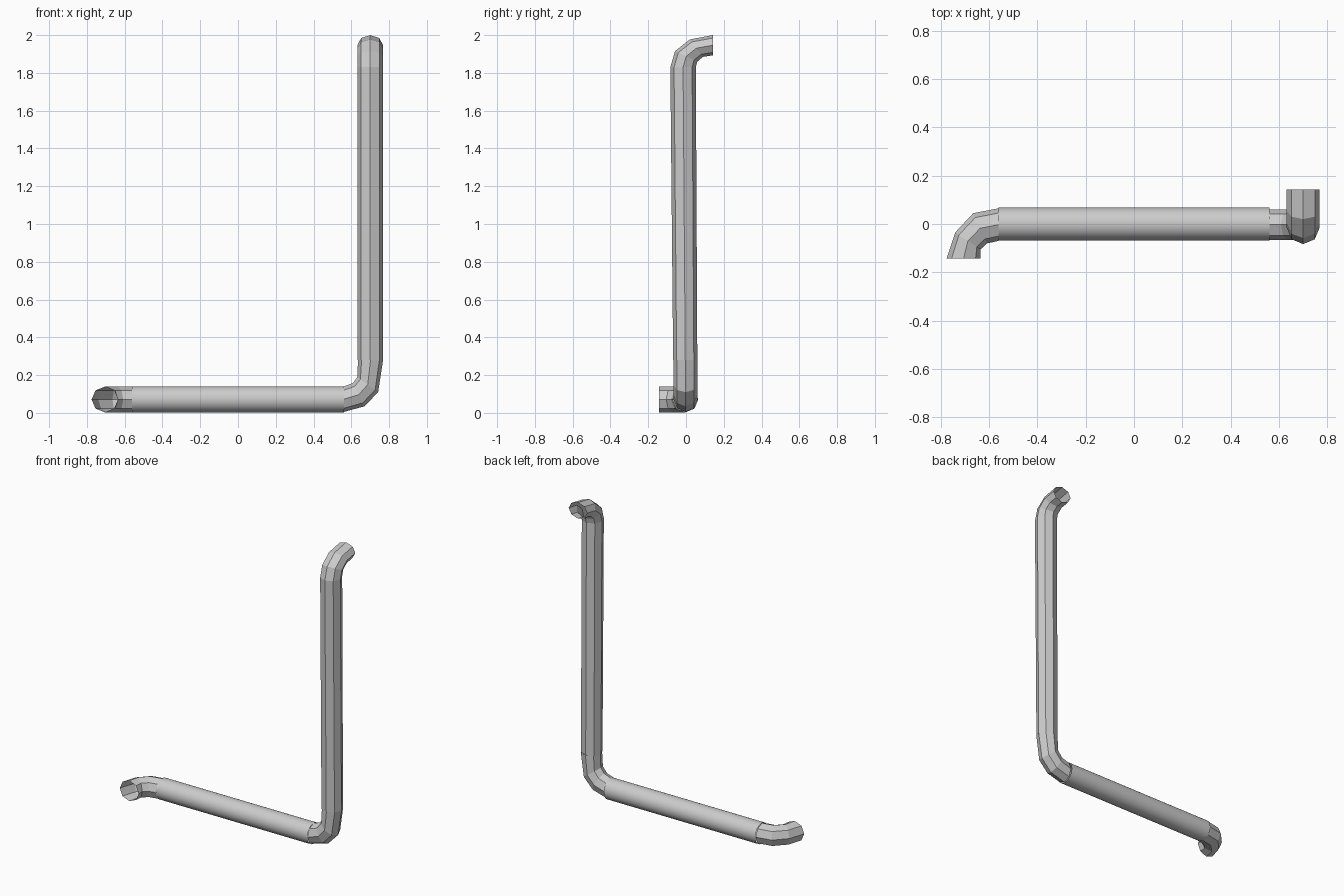
import bpy, bmesh, math
from mathutils import Vector

if "Cube" in bpy.data.objects:
    bpy.data.objects.remove(bpy.data.objects["Cube"])


def tube(name, rings, sides=8, smooth=False):
    """Open tube; each ring = (outer point, inner point, half-width vector)."""
    bm = bmesh.new()
    loops, centres = [], []
    for outer, inner, side in rings:
        o, i, b = Vector(outer), Vector(inner), Vector(side)
        c, a = (o + i) / 2, (o - i) / 2
        centres.append(c)
        loops.append([bm.verts.new(c + a * math.cos(2 * math.pi * k / sides)
                                   + b * math.sin(2 * math.pi * k / sides))
                      for k in range(sides)])
    for n in range(len(loops) - 1):
        mid = (centres[n] + centres[n + 1]) / 2
        for k in range(sides):
            j = (k + 1) % sides
            f = bm.faces.new((loops[n][k], loops[n][j], loops[n + 1][j], loops[n + 1][k]))
            f.normal_update()
            if f.normal.dot(f.calc_center_median() - mid) < 0:
                f.normal_flip()
            f.smooth = smooth
    mesh = bpy.data.meshes.new(name)
    bm.to_mesh(mesh)
    bm.free()
    obj = bpy.data.objects.new(name, mesh)
    bpy.context.collection.objects.link(obj)
    return obj


R = 0.068
X, Y, Z = (R, 0, 0), (0, R - 0.004, 0), (0, 0, R)

# Long round pipe along the floor
tube("floor_pipe", [((x, 0, 0.003), (x, 0, 0.14), (0, R, 0)) for x in (-0.56, 0.56)],
     sides=32, smooth=True)

# Left elbow turning to the front, open at the end
outer = [(-0.56, 0.065), (-0.665, 0.045), (-0.74, -0.035), (-0.775, -0.142)]
inner = [(-0.56, -0.07), (-0.608, -0.08), (-0.635, -0.105), (-0.635, -0.142)]
tube("left_elbow", [((*o, 0.071), (*i, 0.071), Z) for o, i in zip(outer, inner)])

# Right elbow turning upward
outer = [(0.56, 0.005), (0.67, 0.035), (0.742, 0.11), (0.768, 0.28)]
inner = [(0.56, 0.14), (0.608, 0.158), (0.632, 0.19), (0.635, 0.28)]
tube("right_elbow", [((o[0], -0.003, o[1]), (i[0], -0.003, i[1]), Y)
                     for o, i in zip(outer, inner)])

# Upright pipe, leaning very slightly forward
tube("upright_pipe", [((0.7, -0.068, 0.28), (0.7, 0.06, 0.28), X),
                      ((0.7, -0.083, 1.83), (0.7, 0.052, 1.83), X)])

# Top elbow turning to the back, open at the end
outer = [(-0.083, 1.83), (-0.058, 1.915), (0.02, 1.977), (0.142, 2.0)]
inner = [(0.052, 1.83), (0.06, 1.86), (0.09, 1.885), (0.142, 1.893)]
tube("top_elbow", [((0.7, *o), (0.7, *i), X) for o, i in zip(outer, inner)])
